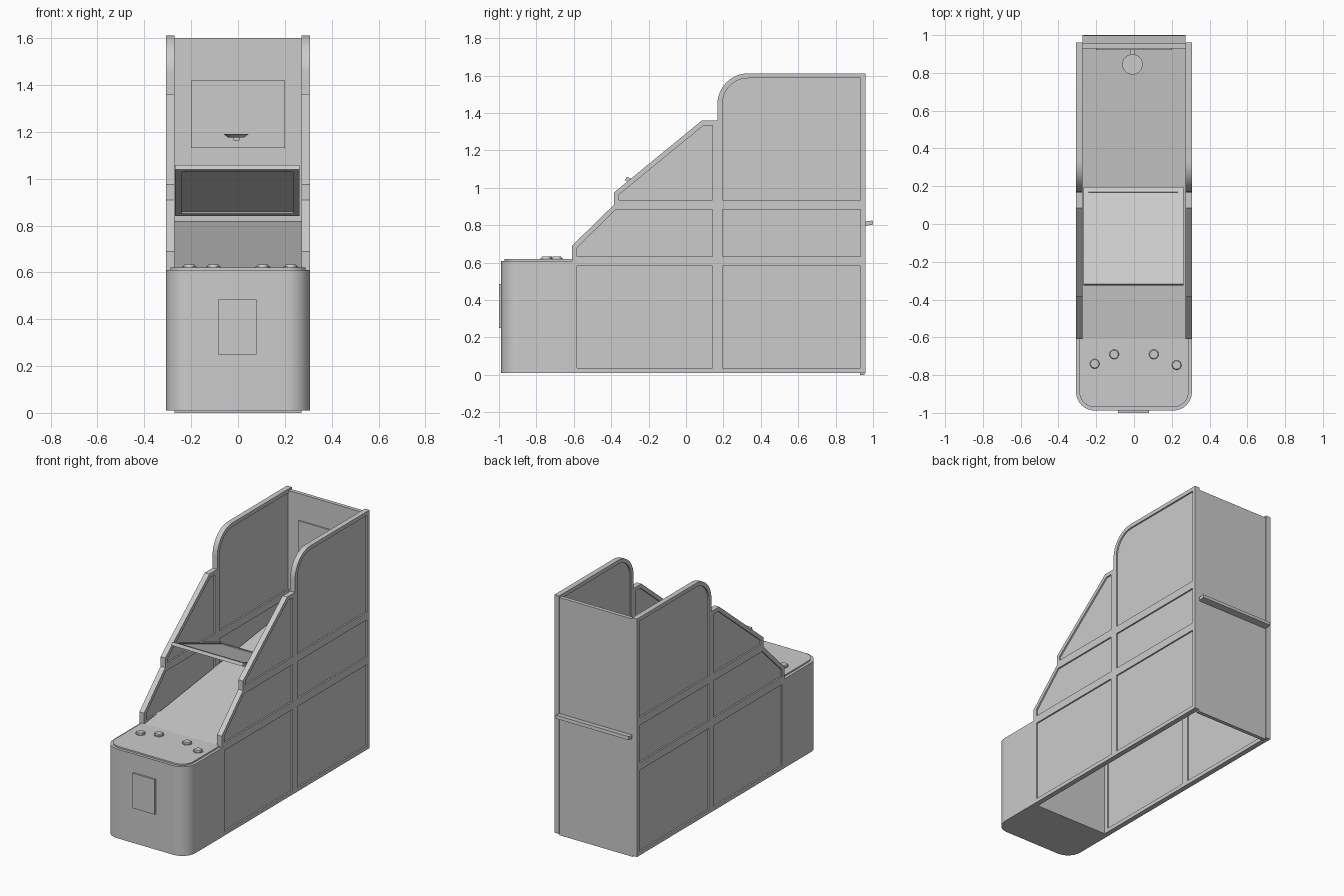
import bpy, bmesh, math
from mathutils import Matrix, Vector

if "Cube" in bpy.data.objects:
    bpy.data.objects.remove(bpy.data.objects["Cube"])


def finish(name, bm):
    bmesh.ops.recalc_face_normals(bm, faces=bm.faces)
    me = bpy.data.meshes.new(name)
    bm.to_mesh(me)
    bm.free()
    ob = bpy.data.objects.new(name, me)
    bpy.context.collection.objects.link(ob)
    return ob


def prism(name, pts, a, b, axis='Z', border=0, depth=0.01):
    """Extrude a profile from a to b; with a border, recess both end faces."""
    bm = bmesh.new()
    if axis == 'X':
        place, d = (lambda p: (a, p[0], p[1])), Vector((b - a, 0, 0))
    else:
        place, d = (lambda p: (p[0], p[1], a)), Vector((0, 0, b - a))
    face = bm.faces.new([bm.verts.new(place(p)) for p in pts])
    ext = bmesh.ops.extrude_face_region(bm, geom=[face], use_keep_orig=True)['geom']
    bmesh.ops.translate(bm, vec=d, verts=[g for g in ext if isinstance(g, bmesh.types.BMVert)])
    bmesh.ops.recalc_face_normals(bm, faces=bm.faces)
    if border:
        n = d.normalized()
        caps = [f for f in bm.faces if abs(f.normal.dot(n)) > 0.99]
        bmesh.ops.inset_individual(bm, faces=caps, thickness=border, use_even_offset=True)
        bmesh.ops.inset_individual(bm, faces=caps, thickness=0, depth=-depth)
    return finish(name, bm)


def rect(x0, x1, y0, y1):
    return [(x0, y0), (x1, y0), (x1, y1), (x0, y1)]


def arc(cx, cy, r, a0, a1, n=12):
    return [(cx + r * math.cos(math.radians(a0 + (a1 - a0) * i / n)),
             cy + r * math.sin(math.radians(a0 + (a1 - a0) * i / n))) for i in range(n + 1)]


def box(name, x0, x1, y0, y1, z0, z1):
    return prism(name, rect(x0, x1, y0, y1), z0, z1)


def cone(name, x, y, z0, z1, r0, r1, n=24):
    bm = bmesh.new()
    bmesh.ops.create_cone(bm, cap_ends=True, segments=n, radius1=r0, radius2=r1, depth=z1 - z0,
                          matrix=Matrix.Translation((x, y, (z0 + z1) / 2)))
    return finish(name, bm)


# side walls: framed panels with recessed centres, mirrored left and right
panels = {
    'lower_front_panel': rect(-0.61, 0.168, 0.01, 0.608),
    'lower_rear_panel': rect(0.168, 0.96, 0.01, 0.608),
    'middle_front_panel': [(-0.61, 0.608), (0.168, 0.608), (0.168, 0.91), (-0.385, 0.91), (-0.61, 0.69)],
    'middle_rear_panel': rect(0.168, 0.96, 0.608, 0.91),
    'upper_front_panel': [(-0.385, 0.91), (0.168, 0.91), (0.168, 1.36), (0.085, 1.36), (-0.385, 0.975)],
    'upper_rear_panel': [(0.168, 0.91), (0.96, 0.91), (0.96, 1.612)] + arc(0.333, 1.447, 0.165, 90, 180),
}
for side, s in (('right', 1), ('left', -1)):
    for name, pts in panels.items():
        prism(f'{side}_{name}', pts, s * 0.272, s * 0.307, 'X', border=0.026)


# front cabinet with rounded front corners, and its raised top
def cabinet_outline(inset):
    w, f, r = 0.307 - inset, -0.988 + inset, 0.1 - inset
    return ([(w, -0.61), (-w, -0.61)] + arc(-w + r, f + r, r, 180, 270) + arc(w - r, f + r, r, 270, 360))


prism('front_cabinet', cabinet_outline(0), 0.01, 0.61)
prism('cabinet_top', cabinet_outline(0.018), 0.61, 0.62)
box('coin_door', -0.085, 0.08, -1.0, -0.985, 0.25, 0.485)

# buttons with a collar and a cap
for i, (x, y) in enumerate([(-0.208, -0.74), (-0.105, -0.69), (0.105, -0.69), (0.226, -0.747)]):
    cone(f'button_collar_{i}', x, y, 0.618, 0.626, 0.031, 0.031, 16)
    cone(f'button_cap_{i}', x, y, 0.625, 0.633, 0.026, 0.022, 16)

# ball ramp running out through the back wall
prism('ball_ramp', [(-0.62, 0.592), (1.0, 0.803), (0.998, 0.825), (-0.62, 0.614)], -0.272, 0.272, 'X')

# back wall, backboard and hoop
box('back_wall', -0.272, 0.272, 0.93, 0.955, 0, 1.6)
box('backboard', -0.2, 0.2, 0.922, 0.932, 1.13, 1.42)
cone('hoop', -0.008, 0.845, 1.176, 1.191, 0.035, 0.054, 32)
box('hoop_bracket', -0.02, 0.006, 0.85, 0.925, 1.163, 1.178)

# tilted guard plate between the side walls
plate = prism('guard_plate', rect(-0.268, 0.262, -0.275, 0.275), -0.011, 0.011, border=0.028, depth=0.006)
plate.location = (0, -0.065, 0.95)
plate.rotation_euler.x = math.radians(-21)

# smooth the rounded parts and keep hard edges
for ob in bpy.context.scene.objects:
    ob.select_set(True)
    bpy.context.view_layer.objects.active = ob
bpy.ops.object.shade_smooth_by_angle(angle=math.radians(30))
